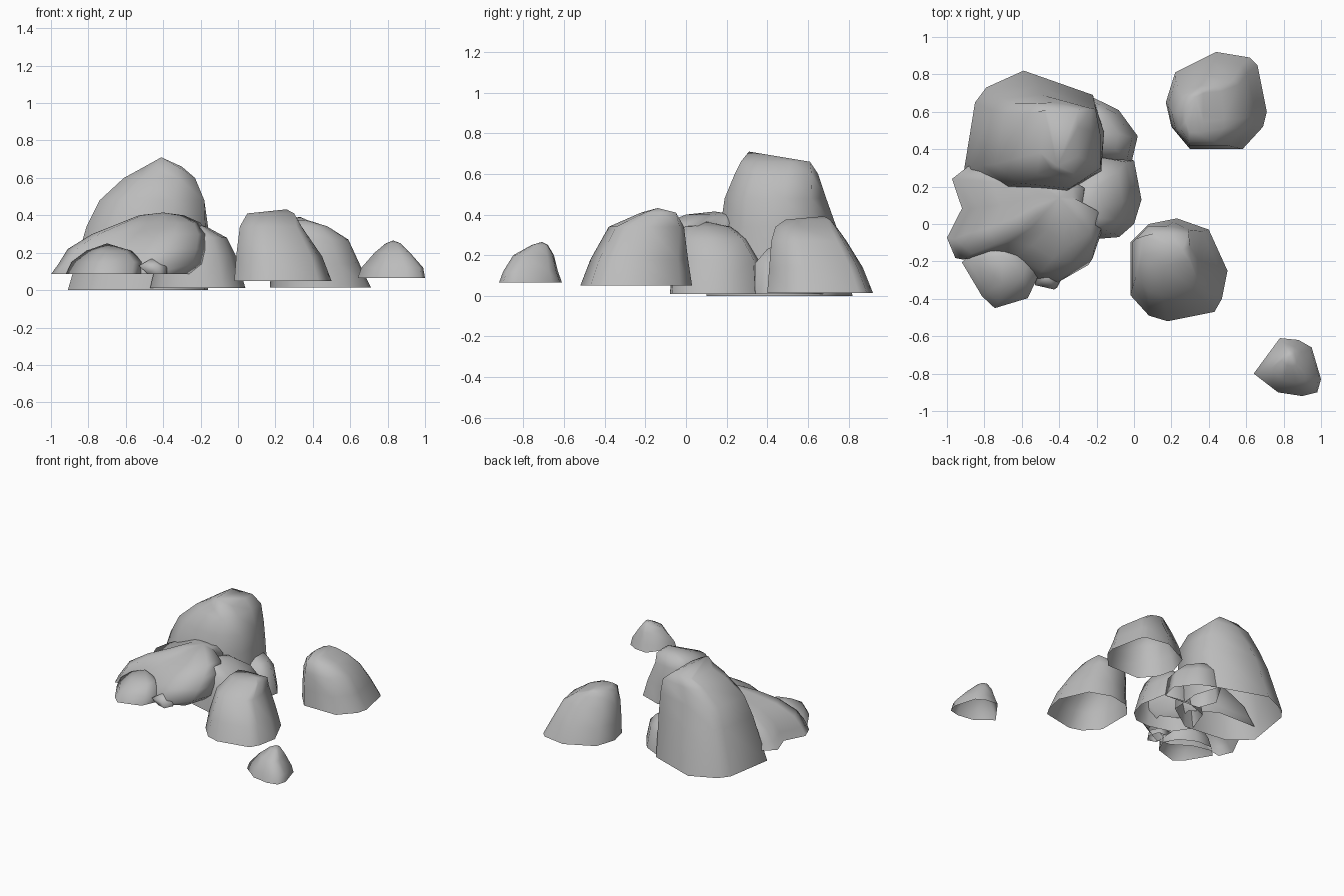
import bpy
import bmesh

cube = bpy.data.objects.get("Cube")
if cube:
    bpy.data.objects.remove(cube, do_unlink=True)

# One plain stone colour
stone = bpy.data.materials.new("stone grey")
stone.use_nodes = True
colour = (0.5, 0.5, 0.5, 1)
stone.diffuse_color = colour
stone.node_tree.nodes["Principled BSDF"].inputs["Base Color"].default_value = colour


def level(z, left, right, front, back):
    """Extent of the rock at one height."""
    return z, left, right, front, back


def fill(t, amount):
    """Push a 0..1 coordinate toward its upper end, which squares that side."""
    return min(1, t * (1 + amount))


def rock(name, outline, levels, peak, shoulder=0):
    """Loft a ground outline through fitted extents, open underneath.
    The shoulder squares the back left corner near the top."""
    xs = [p[0] for p in outline]
    ys = [p[1] for p in outline]
    unit = [((x - min(xs)) / (max(xs) - min(xs)), (y - min(ys)) / (max(ys) - min(ys)))
            for x, y in outline]
    bm = bmesh.new()
    rings = []
    for step, (z, left, right, front, back) in enumerate(levels):
        amount = shoulder * (step / (len(levels) - 1)) ** 3
        rings.append([bm.verts.new((left + fill(u, amount) * (right - left),
                                    front + fill(v, amount) * (back - front), z))
                      for u, v in unit])
    count = len(unit)
    for lower, upper in zip(rings, rings[1:]):
        for i in range(count):
            j = (i + 1) % count
            bm.faces.new((lower[i], lower[j], upper[j], upper[i]))
    tip = bm.verts.new(peak)
    for i in range(count):
        bm.faces.new((rings[-1][i], rings[-1][(i + 1) % count], tip))
    bmesh.ops.recalc_face_normals(bm, faces=bm.faces)
    if sum(f.normal.z for f in bm.faces) < 0:
        bmesh.ops.reverse_faces(bm, faces=bm.faces)
    for face in bm.faces:
        face.smooth = True
    mesh = bpy.data.meshes.new(name)
    bm.to_mesh(mesh)
    bm.free()
    mesh.materials.append(stone)
    obj = bpy.data.objects.new(name, mesh)
    bpy.context.collection.objects.link(obj)
    return obj


# Tall boulder at the back
rock("tall_boulder",
     [(-.91, .28), (-.85, .65), (-.79, .73), (-.59, .82), (-.22, .69), (-.16, .5),
      (-.18, .25), (-.4, .1), (-.75, .14)],
     [level(z=0, left=-.91, right=-.16, front=.1, back=.82),
      level(z=.34, left=-.81, right=-.16, front=.17, back=.74),
      level(z=.48, left=-.74, right=-.18, front=.19, back=.69),
      level(z=.6, left=-.61, right=-.23, front=.24, back=.65),
      level(z=.66, left=-.5, right=-.3, front=.27, back=.61)],
     peak=(-.41, .31, .71), shoulder=.3)

# Broad slab in front of it, with an undercut right side
rock("broad_slab",
     [(-.97, .24), (-.91, .08), (-1, -.08), (-.95, -.19), (-.83, -.17), (-.68, -.2),
      (-.53, -.29), (-.4, -.31), (-.23, -.22), (-.16, -.02), (-.31, .05), (-.29, .18),
      (-.5, .3), (-.87, .31)],
     [level(z=.085, left=-1, right=-.25, front=-.3, back=.31),
      level(z=.14, left=-.96, right=-.18, front=-.31, back=.31),
      level(z=.22, left=-.91, right=-.16, front=-.27, back=.3),
      level(z=.3, left=-.78, right=-.16, front=-.2, back=.28),
      level(z=.36, left=-.63, right=-.2, front=-.1, back=.27),
      level(z=.4, left=-.53, right=-.29, front=0, back=.25)],
     peak=(-.4, .14, .415))

# Small stones against the slab
rock("front_stone",
     [(-.92, -.22), (-.81, -.39), (-.74, -.45), (-.56, -.4), (-.51, -.3), (-.57, -.2),
      (-.7, -.14), (-.83, -.14)],
     [level(z=.085, left=-.92, right=-.52, front=-.45, back=-.12),
      level(z=.15, left=-.89, right=-.51, front=-.42, back=-.12),
      level(z=.21, left=-.81, right=-.57, front=-.32, back=-.13)],
     peak=(-.7, -.17, .25))
rock("front_pebble",
     [(-.53, -.33), (-.42, -.35), (-.37, -.29), (-.41, -.22), (-.52, -.22)],
     [level(z=.085, left=-.48, right=-.38, front=-.34, back=-.2),
      level(z=.13, left=-.53, right=-.38, front=-.35, back=-.2)],
     peak=(-.46, -.28, .17))

# Stones tucked beside the tall boulder
rock("side_stone",
     [(-.47, .1), (-.38, -.03), (-.2, -.08), (-.08, -.07), (0, 0), (.04, .13), (0, .34),
      (-.2, .37), (-.4, .3)],
     [level(z=.01, left=-.47, right=.04, front=-.08, back=.37),
      level(z=.18, left=-.43, right=-.01, front=-.06, back=.36),
      level(z=.28, left=-.38, right=-.06, front=-.04, back=.3),
      level(z=.34, left=-.31, right=-.17, front=-.01, back=.22)],
     peak=(-.25, .1, .365))
rock("rear_stone",
     [(-.35, .5), (-.3, .36), (-.01, .34), (.02, .47), (-.08, .61), (-.24, .69)],
     [level(z=.01, left=-.36, right=.02, front=.34, back=.69),
      level(z=.16, left=-.35, right=-.01, front=.34, back=.67),
      level(z=.23, left=-.32, right=-.08, front=.4, back=.62)],
     peak=(-.2, .48, .27))

# Separate rocks on the left side
rock("far_rock",
     [(.17, .65), (.22, .81), (.44, .92), (.62, .89), (.66, .85), (.71, .6), (.69, .52),
      (.58, .4), (.3, .4), (.2, .52)],
     [level(z=.015, left=.17, right=.71, front=.4, back=.92),
      level(z=.14, left=.18, right=.65, front=.41, back=.87),
      level(z=.27, left=.2, right=.59, front=.42, back=.79),
      level(z=.34, left=.23, right=.48, front=.44, back=.74),
      level(z=.375, left=.27, right=.37, front=.49, back=.71)],
     peak=(.33, .68, .392), shoulder=.1)
rock("middle_rock",
     [(-.02, -.1), (.08, 0), (.23, .03), (.4, -.03), (.5, -.25), (.47, -.4), (.43, -.47),
      (.18, -.52), (.08, -.49), (-.02, -.38)],
     [level(z=.05, left=-.02, right=.5, front=-.52, back=.03),
      level(z=.18, left=-.01, right=.45, front=-.47, back=.01),
      level(z=.34, left=.01, right=.34, front=-.38, back=-.01),
      level(z=.41, left=.05, right=.3, front=-.22, back=-.05)],
     peak=(.26, -.14, .432), shoulder=.2)
rock("near_rock",
     [(.64, -.8), (.78, -.61), (.88, -.62), (.95, -.66), (1, -.83), (.98, -.9), (.9, -.92),
      (.77, -.9)],
     [level(z=.065, left=.64, right=1, front=-.92, back=-.61),
      level(z=.12, left=.66, right=.99, front=-.9, back=-.63),
      level(z=.2, left=.73, right=.92, front=-.85, back=-.65),
      level(z=.25, left=.79, right=.87, front=-.76, back=-.68)],
     peak=(.83, -.71, .265))
